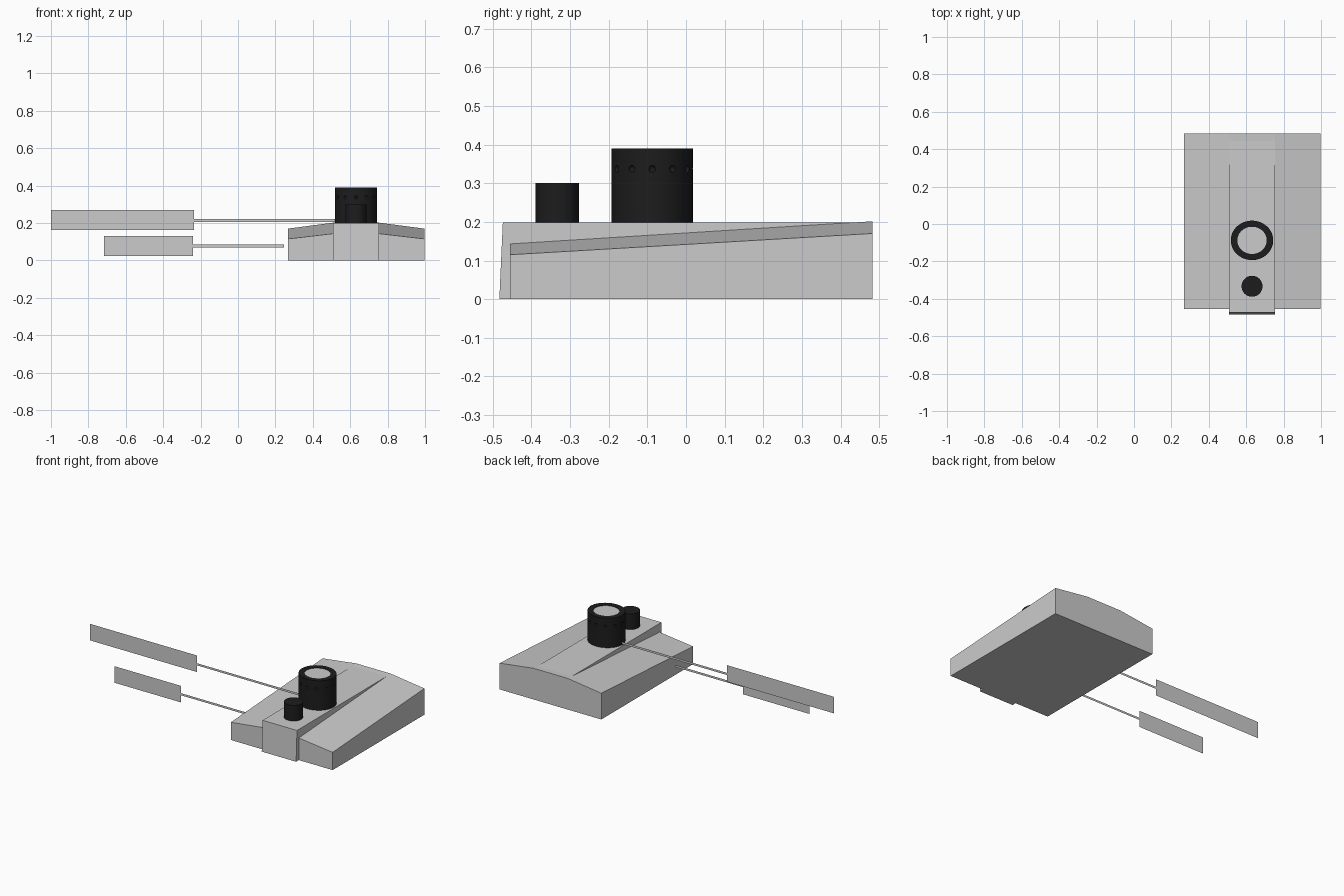
import bpy, bmesh
from math import cos, sin, pi, radians
from mathutils import Matrix

if "Cube" in bpy.data.objects:
    bpy.data.objects.remove(bpy.data.objects["Cube"])

CX = 0.631          # centre line of the base


def make(name, bm, mat=None, smooth=False):
    bmesh.ops.recalc_face_normals(bm, faces=bm.faces)
    me = bpy.data.meshes.new(name)
    bm.to_mesh(me)
    bm.free()
    ob = bpy.data.objects.new(name, me)
    bpy.context.collection.objects.link(ob)
    if mat:
        me.materials.append(mat)
    if smooth:
        bpy.ops.object.select_all(action='DESELECT')
        ob.select_set(True)
        bpy.context.view_layer.objects.active = ob
        bpy.ops.object.shade_smooth_by_angle(angle=radians(35))
    return ob


def loft(name, front, back):
    """Solid between two matching outlines."""
    bm = bmesh.new()
    a = [bm.verts.new(p) for p in front]
    b = [bm.verts.new(p) for p in back]
    n = len(a)
    bm.faces.new(a)
    bm.faces.new(b)
    for i in range(n):
        bm.faces.new((a[i], a[(i + 1) % n], b[(i + 1) % n], b[i]))
    return make(name, bm)


def drum(name, y, rx, ry, z0, z1, mat=None, hole=0, depth=0):
    """Upright elliptical cylinder, optionally with a shallow round recess."""
    bm = bmesh.new()
    n = 48
    rings = [(1, z0), (1, z1)]
    if hole:
        rings += [(hole, z1), (hole, z1 - depth)]
    loops = [[bm.verts.new((CX + rx * s * cos(2 * pi * i / n),
                            y + ry * s * sin(2 * pi * i / n), z))
              for i in range(n)] for s, z in rings]
    for a, b in zip(loops, loops[1:]):
        for i in range(n):
            bm.faces.new((a[i], a[(i + 1) % n], b[(i + 1) % n], b[i]))
    bm.faces.new(loops[0])
    bm.faces.new(loops[-1])
    return make(name, bm, mat, True)


def panel(name, x0, x1, z0, z1, y):
    """Flat upright sheet facing the front."""
    bm = bmesh.new()
    bm.faces.new([bm.verts.new(p) for p in
                  ((x0, y, z0), (x1, y, z0), (x1, y, z1), (x0, y, z1))])
    return make(name, bm)


black = bpy.data.materials.new("black")
black.diffuse_color = (0.012, 0.012, 0.012, 1)
black.use_nodes = True
black.node_tree.nodes["Principled BSDF"].inputs["Base Color"].default_value = black.diffuse_color

# Sloping base with a shallow roof profile
L, R, l, r = 0.268, 0.996, 0.508, 0.754


def roof(y, zo, zi):
    return [(L, y, 0), (R, y, 0), (R, y, zo), (r, y, zi), (l, y, zi), (L, y, zo)]


loft("base_body", roof(-0.455, 0.115, 0.143), roof(0.483, 0.17, 0.2015))

# Level centre block, front face leaning slightly back
side = [(-0.483, 0.0), (0.482, 0.0), (0.482, 0.199), (-0.474, 0.199)]
loft("base_centre_block", [(l, y, z) for y, z in side], [(r, y, z) for y, z in side])

# Illuminator housing with a ring of small dents, and its lens
IY, RX, RY = -0.0875, 0.1135, 0.1055
housing = drum("illuminator_housing", IY, RX, RY, 0.19, 0.39, black, 0.69, 0.02)
bm = bmesh.new()
for k in range(12):
    a = k * pi / 6
    bmesh.ops.create_uvsphere(
        bm, u_segments=12, v_segments=8, radius=0.009,
        matrix=Matrix.Translation((CX + RX * cos(a), IY + RY * sin(a), 0.337)))
cutter = make("dent_cutter", bm)
cutter.hide_render = True
cutter.hide_set(True)
mod = housing.modifiers.new("dents", 'BOOLEAN')
mod.operation = 'DIFFERENCE'
mod.solver = 'EXACT'
mod.object = cutter
drum("illuminator_lens", IY, RX * 0.69, RY * 0.69, 0.365, 0.387)

# Control knob
drum("control_knob", -0.333, 0.056, 0.056, 0.19, 0.3, black)

# Blank callout plates and their pointer strips
panel("illuminator_plate", -1.0, -0.236, 0.163, 0.27, -0.083)
panel("illuminator_pointer", -0.236, 0.53, 0.206, 0.22, -0.083)
panel("base_plate", -0.717, -0.241, 0.024, 0.131, -0.238)
panel("base_pointer", -0.241, 0.246, 0.07, 0.084, -0.238)
